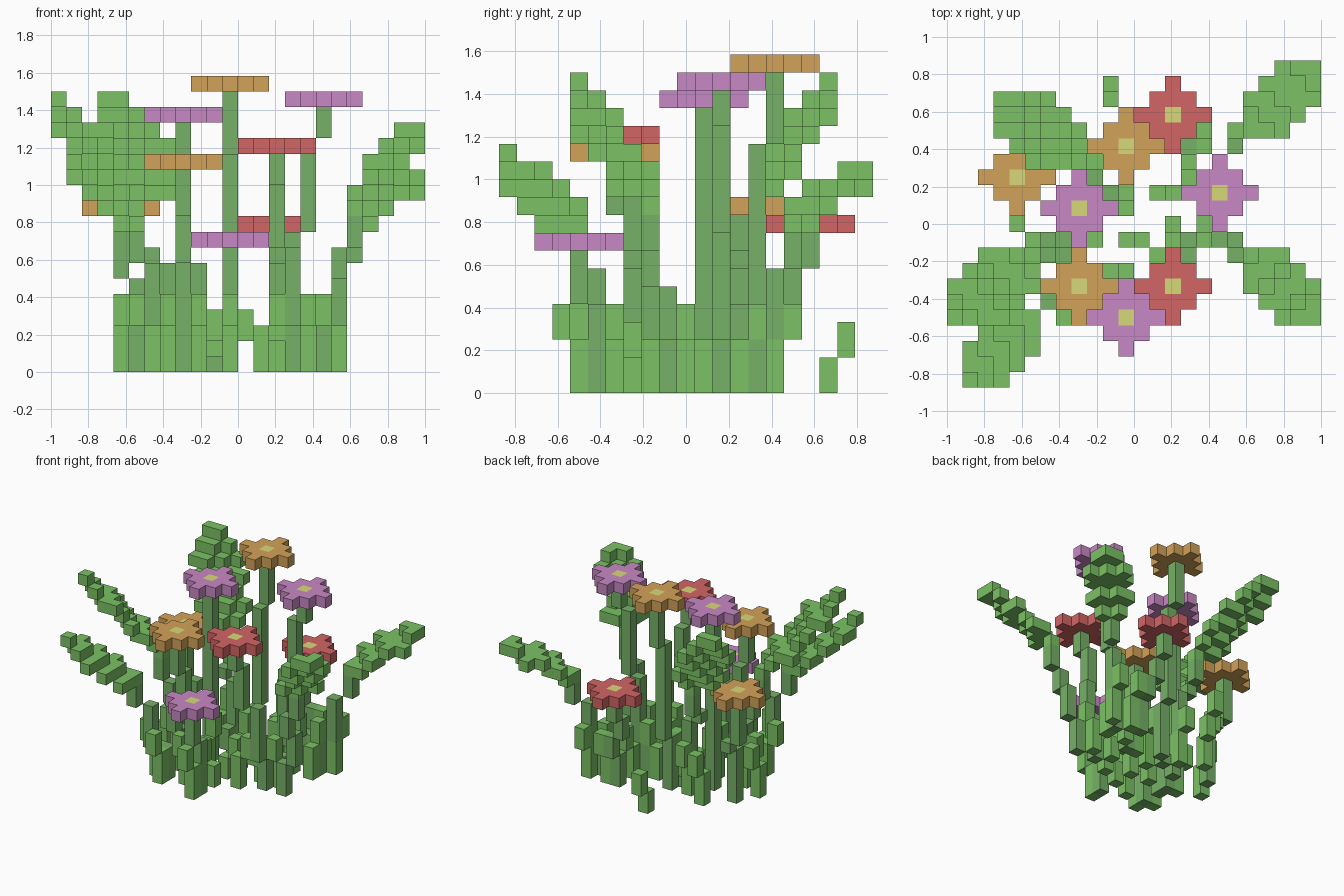
import bpy, bmesh

if "Cube" in bpy.data.objects:
    bpy.data.objects.remove(bpy.data.objects["Cube"])

V = 1 / 12                      # voxel size; grid is 24 x 21 x 19
ORIGIN = (-1.0, -0.875, 0.0)


def material(name, color):
    m = bpy.data.materials.new(name)
    m.diffuse_color = (*color, 1)
    m.use_nodes = True
    m.node_tree.nodes["Principled BSDF"].inputs["Base Color"].default_value = m.diffuse_color
    return m


LEAF = material("leaf_green", (0.20, 0.54, 0.13))
STEM = material("stem_green", (0.18, 0.44, 0.135))
YELLOW = material("flower_centre", (0.69, 0.69, 0.19))
PETALS = {
    "orange": material("orange_petal", (0.65, 0.36, 0.10)),
    "purple": material("purple_petal", (0.58, 0.25, 0.56)),
    "red": material("red_petal", (0.65, 0.13, 0.13)),
}


def voxels(name, cells, mat, top_cell=None):
    """Outer skin of a set of voxels; top_cell gets a yellow upper face."""
    cells = set(cells)
    bm = bmesh.new()
    verts = {}

    def vert(p):
        if p not in verts:
            verts[p] = bm.verts.new([o + V * a for o, a in zip(ORIGIN, p)])
        return verts[p]

    for cell in sorted(cells):
        for axis in range(3):
            for side in (0, 1):
                near = list(cell)
                near[axis] += 2 * side - 1
                if tuple(near) in cells:
                    continue
                loop = []
                for b, c in ((0, 0), (1, 0), (1, 1), (0, 1)):
                    p = list(cell)
                    p[axis] += side
                    p[(axis + 1) % 3] += b
                    p[(axis + 2) % 3] += c
                    loop.append(vert(tuple(p)))
                f = bm.faces.new(loop if side else loop[::-1])
                f.material_index = int(cell == top_cell and axis == 2 and side == 1)
    me = bpy.data.meshes.new(name)
    bm.to_mesh(me)
    bm.free()
    me.materials.append(mat)
    if top_cell:
        me.materials.append(YELLOW)
    bpy.context.collection.objects.link(bpy.data.objects.new(name, me))


def stalk(base, top, height):
    """Column of voxels that leans in steps from base to top."""
    return [(int(base[0] + (top[0] - base[0]) * k / height + 0.5),
             int(base[1] + (top[1] - base[1]) * k / height + 0.5), k)
            for k in range(height)]


# Flowers: colour, head cell, head level, stem base cell
FLOWERS = [
    ("orange", (11, 15), 18, (11, 13)),
    ("purple", (17, 12), 17, (14, 12)),
    ("purple", (8, 11), 16, (8, 11)),
    ("red", (14, 6), 14, (15, 9)),
    ("red", (14, 17), 9, (15, 15)),
    ("orange", (8, 6), 13, (7, 8)),
    ("orange", (4, 13), 10, (5, 12)),
    ("purple", (11, 4), 8, (11, 5)),
]
for n, (color, (i, j), k, base) in enumerate(FLOWERS, 1):
    head = [(i + a, j + b, k) for a in range(-2, 3) for b in range(-2, 3)
            if abs(a) + abs(b) <= 2]
    voxels(f"{color}_flower_{n}", head, PETALS[color], (i, j, k))
    voxels(f"flower_stem_{n}", stalk(base, (i, j), k), STEM)

# Leaves: inner cell, outward signs, length in x, first level, rise per x and y step, stem base
LEAVES = {
    "back_right": ((19, 16), (1, 1), 4, 9, (0.39, 0.39), (17, 14)),
    "front_right": ((19, 8), (1, -1), 4, 10, (0.65, 0.65), (17, 9)),
    "left": ((5, 8), (-1, -1), 5, 10, (0.78, 0.78), (7, 9)),
    "front_left": ((5, 4), (-1, -1), 4, 8.7, (0.75, 0.25), (7, 6)),
    "back_left": ((8, 14), (-1, 1), 5, 9.9, (0.7, 1.0), (9.6, 12)),
}
for name, ((si, sj), (dx, dy), size, k0, (rx, ry), base) in LEAVES.items():
    # Diagonal band of steps climbing outward
    blade = [(si + dx * u, sj + dy * v, int(k0 + rx * u + ry * v + 0.5))
             for u in range(size + 1) for v in range(5) if -2 <= u - v <= size - 2]
    voxels(f"{name}_leaf", blade, LEAF)
    voxels(f"{name}_leaf_stem", stalk(base, (si, sj), round(k0)), STEM)

# Grass blades: base cells, grouped by the direction in which they lean
GRASS = {
    (1, 0): [(11, 9), (13, 12), (13, 8)],
    (-1, 0): [(11, 7), (6, 9), (6, 6)],
    (0, 1): [(10, 18), (11, 11), (15, 13), (9, 13), (9, 9), (4, 10),
             (7, 14), (18, 15), (16, 15), (17, 13)],
    (0, -1): [(14, 10), (16, 10), (11, 4), (9, 6), (7, 5)],
}
for (dx, dy), bases in GRASS.items():
    for n, (i, j) in enumerate(bases):
        low = 3 if n else 2
        cells = [(i, j, k) if k < low else (i + dx, j + dy, k) for k in range(low + 2)]
        voxels(f"grass_blade_{i}_{j}", cells, LEAF)
